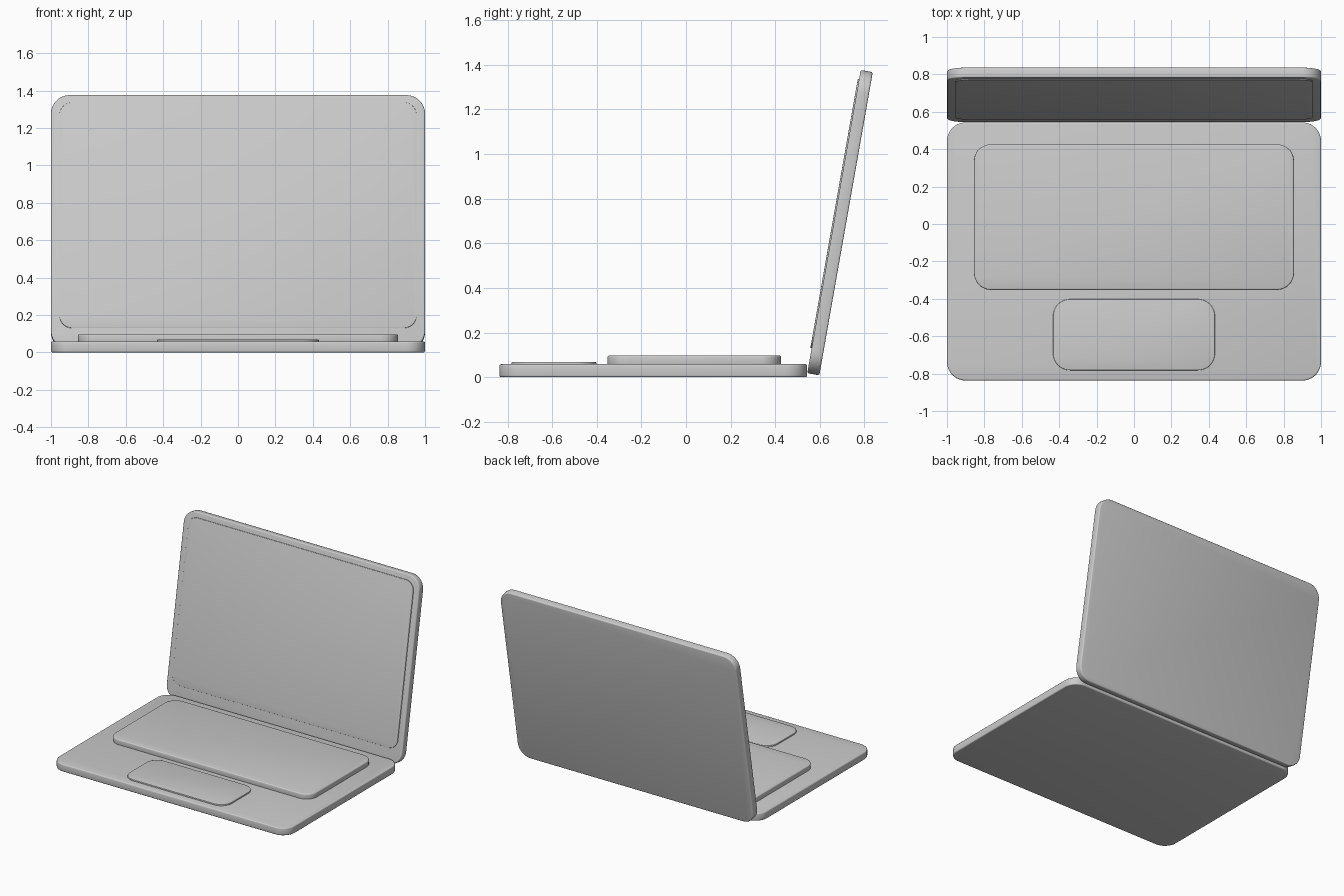
import bpy, bmesh
from math import sin, cos, pi, radians
from mathutils import Matrix, Vector

if "Cube" in bpy.data.objects:
    bpy.data.objects.remove(bpy.data.objects["Cube"])


def slab(name, width, depth, z0, z1, radius, rim, centre=(0, 0), frame=Matrix()):
    """Rounded rectangle plate with small rounded rims."""
    bm = bmesh.new()
    seg = 10
    corners = [(1, 1, 0), (-1, 1, pi / 2), (-1, -1, pi), (1, -1, 3 * pi / 2)]
    ring = []
    for sx, sy, start in corners:
        cx = centre[0] + sx * (width / 2 - radius)
        cy = centre[1] + sy * (depth / 2 - radius)
        for i in range(seg + 1):
            a = start + i / seg * pi / 2
            ring.append(bm.verts.new((cx + radius * cos(a), cy + radius * sin(a), z0)))
    bottom = bm.faces.new(ring)
    top = bmesh.ops.extrude_face_region(bm, geom=[bottom], use_keep_orig=True)
    bmesh.ops.translate(bm, vec=(0, 0, z1 - z0),
                        verts=[g for g in top["geom"] if isinstance(g, bmesh.types.BMVert)])
    bmesh.ops.recalc_face_normals(bm, faces=bm.faces)
    rims = [e for e in bm.edges if abs(e.verts[0].co.z - e.verts[1].co.z) < 1e-5]
    bmesh.ops.bevel(bm, geom=rims, offset=rim, segments=3, profile=0.5, affect='EDGES')
    mesh = bpy.data.meshes.new(name)
    bm.to_mesh(mesh)
    bm.free()
    obj = bpy.data.objects.new(name, mesh)
    bpy.context.collection.objects.link(obj)
    obj.matrix_world = frame
    bpy.context.view_layer.objects.active = obj
    obj.select_set(True)
    bpy.ops.object.shade_smooth_by_angle(angle=radians(35))
    obj.select_set(False)
    return obj


# Lower half: base, keyboard block and touchpad
slab("base", 2.0, 1.38, 0.0, 0.058, 0.1, 0.008, (0, -0.147))
slab("keyboard", 1.71, 0.778, 0.05, 0.097, 0.09, 0.008, (0, 0.037))
slab("touchpad", 0.865, 0.38, 0.05, 0.068, 0.09, 0.004, (0, -0.592))

# Upper half: lid leaning back ten degrees, with a slightly raised display
lid_frame = Matrix.Translation(Vector((0, 0.6905, 0.6925))) @ Matrix.Rotation(radians(80), 4, 'X')
slab("lid", 2.0, 1.38, -0.0275, 0.0275, 0.1, 0.008, (0, 0), lid_frame)
slab("display", 1.91, 1.225, 0.015, 0.0335, 0.07, 0.002, (0, 0.036), lid_frame)
